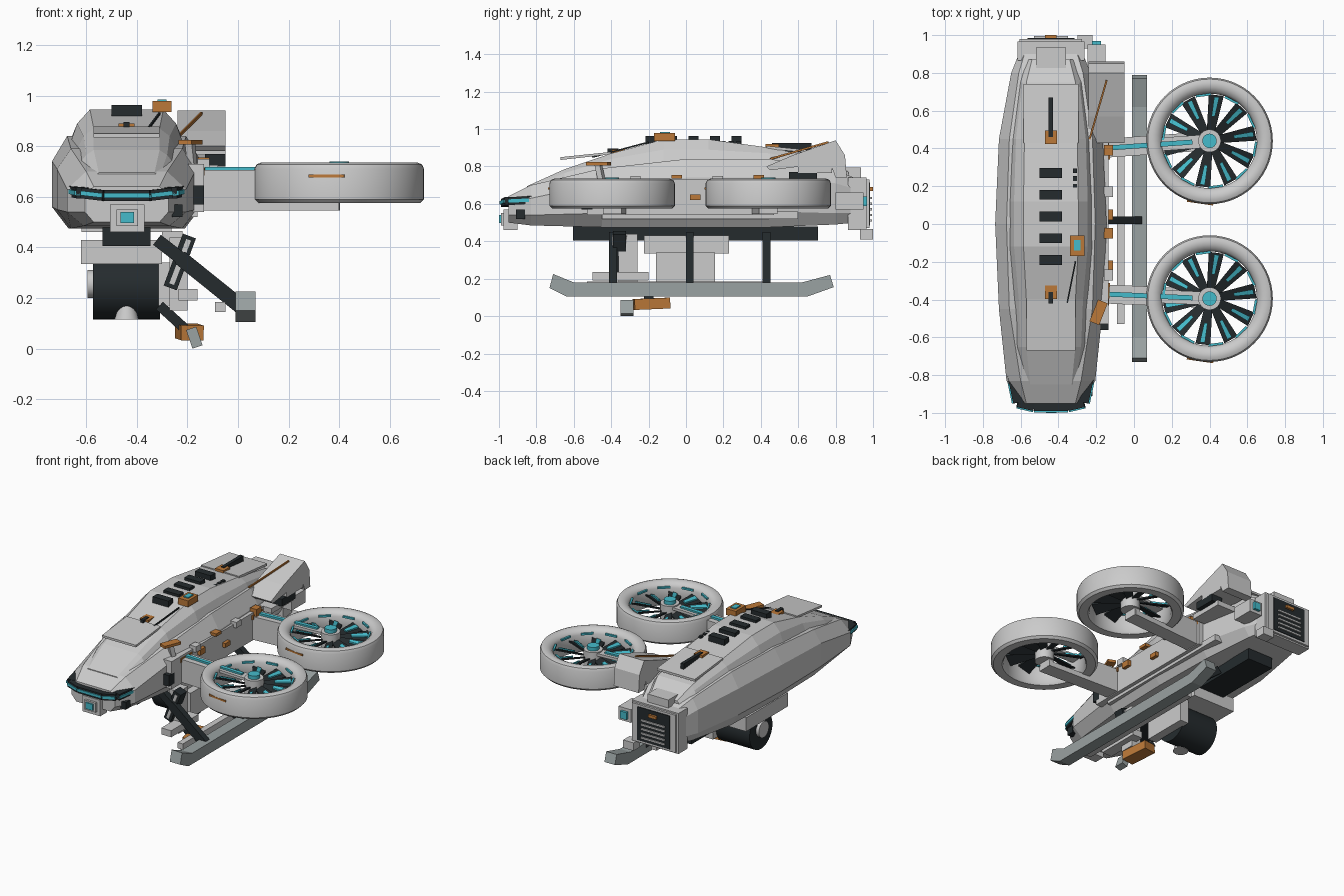
import bpy, bmesh, math
from mathutils import Vector, Matrix

if "Cube" in bpy.data.objects:
    bpy.data.objects.remove(bpy.data.objects["Cube"])

def material(name, c):
    m = bpy.data.materials.new(name)
    m.diffuse_color = (*c, 1)
    m.use_nodes = True
    m.node_tree.nodes["Principled BSDF"].inputs["Base Color"].default_value = m.diffuse_color
    return m

DARK = material("dark", (0.018, 0.024, 0.027))
CYAN = material("cyan", (0.06, 0.5, 0.6))
ORANGE = material("orange", (0.5, 0.19, 0.04))
STEEL = material("steel", (0.32, 0.36, 0.36))
CX = -0.44  # hull centre line

def finish(name, bm, mat=None, smooth=False):
    bmesh.ops.recalc_face_normals(bm, faces=bm.faces)
    me = bpy.data.meshes.new(name)
    bm.to_mesh(me)
    bm.free()
    ob = bpy.data.objects.new(name, me)
    bpy.context.collection.objects.link(ob)
    if mat:
        me.materials.append(mat)
    if smooth:
        bpy.ops.object.select_all(action='DESELECT')
        ob.select_set(True)
        bpy.context.view_layer.objects.active = ob
        bpy.ops.object.shade_smooth_by_angle(angle=math.radians(35))
    return ob

def box(name, x0, x1, y0, y1, z0, z1, mat=None):
    bm = bmesh.new()
    m = Matrix.Translation(((x0 + x1) / 2, (y0 + y1) / 2, (z0 + z1) / 2)) @ Matrix.Diagonal((x1 - x0, y1 - y0, z1 - z0, 1))
    bmesh.ops.create_cube(bm, size=1, matrix=m)
    return finish(name, bm, mat)

def beam(name, a, b, w, h, mat=None):
    a, b = Vector(a), Vector(b)
    rot = (b - a).to_track_quat('Y', 'Z').to_matrix().to_4x4()
    bm = bmesh.new()
    bmesh.ops.create_cube(bm, size=1, matrix=Matrix.Translation((a + b) / 2) @ rot @ Matrix.Diagonal((w, (b - a).length, h, 1)))
    return finish(name, bm, mat)

def cylinder(name, centre, r, depth, axis='Z', mat=None, r2=None, seg=32):
    rot = {'Z': Matrix(), 'X': Matrix.Rotation(math.pi / 2, 4, 'Y'), 'Y': Matrix.Rotation(math.pi / 2, 4, 'X')}[axis]
    bm = bmesh.new()
    bmesh.ops.create_cone(bm, cap_ends=True, segments=seg, radius1=r, radius2=r if r2 is None else r2,
                          depth=depth, matrix=Matrix.Translation(centre) @ rot)
    return finish(name, bm, mat, True)

def loft(name, sections):
    # each section: y, then half-width / height pairs from bottom to top
    bm = bmesh.new()
    rings = []
    for y, *pts in sections:
        full = [(CX + w, z) for w, z in pts] + [(CX - w, z) for w, z in reversed(pts)]
        rings.append([bm.verts.new((x, y, z)) for x, z in full])
    n = len(rings[0])
    for a, b in zip(rings, rings[1:]):
        for i in range(n):
            j = (i + 1) % n
            bm.faces.new((a[i], a[j], b[j], b[i]))
    bm.faces.new(rings[0])
    bm.faces.new(rings[-1])
    return finish(name, bm)

def side_profile(name, x0, x1, pts, mat=None):
    bm = bmesh.new()
    f = bm.faces.new([bm.verts.new((x0, y, z)) for y, z in pts])
    r = bmesh.ops.extrude_face_region(bm, geom=[f])
    bmesh.ops.translate(bm, vec=(x1 - x0, 0, 0), verts=[v for v in r['geom'] if isinstance(v, bmesh.types.BMVert)])
    return finish(name, bm, mat)

# Faceted hull and raised spine
loft("hull", [
    (-.95, (.13, .50), (.165, .54), (.165, .60), (.13, .64)),
    (-.83, (.17, .485), (.235, .54), (.235, .63), (.16, .70)),
    (-.45, (.22, .475), (.275, .55), (.275, .71), (.22, .79)),
    (0, (.23, .475), (.295, .56), (.295, .74), (.235, .84)),
    (.45, (.22, .475), (.275, .56), (.275, .74), (.22, .84)),
    (.80, (.17, .49), (.21, .55), (.21, .71), (.17, .78)),
    (.90, (.14, .50), (.17, .55), (.17, .68), (.14, .74))])
loft("upper_cabin", [
    (-.85, (.15, .66), (.13, .68), (.11, .695)),
    (-.65, (.18, .74), (.16, .765), (.13, .785)),
    (-.40, (.20, .78), (.17, .84), (.13, .87)),
    (-.12, (.22, .82), (.195, .89), (.145, .945)),
    (.12, (.22, .83), (.195, .89), (.145, .945)),
    (.45, (.21, .82), (.185, .87), (.14, .90)),
    (.75, (.17, .77), (.15, .81), (.13, .84)),
    (.87, (.14, .74), (.12, .75), (.10, .77))])
side_profile("front_roof_plate", CX - .13, CX + .13, [(-.67, .835), (-.40, .865), (-.40, .878), (-.67, .85)])
side_profile("rear_roof_plate", CX - .145, CX + .145, [(.43, .895), (.74, .865), (.74, .88), (.43, .91)])
box("side_panel", -.26, -.135, -.53, .47, .54, .73)
box("panel_skirt", -.24, -.16, -.45, .60, .52, .56)

# Nose visor and camera
nose = [(-.205, -.80, .622), (-.175, -.945, .615), (-.09, -.965, .605), (.09, -.965, .605), (.175, -.945, .615), (.205, -.80, .622)]
for (x0, y0, z0), (x1, y1, z1) in zip(nose, nose[1:]):
    a, b = (CX + x0, y0, z0), (CX + x1, y1, z1)
    beam("visor_band", a, b, .05, .042, DARK)
    beam("visor_light", a, b, .064, .018, CYAN)
box("nose_camera", -.505, -.37, -.975, -.9, .46, .57)
box("nose_camera_rim", -.48, -.395, -.99, -.97, .485, .55)
box("nose_camera_lens", -.465, -.41, -1, -.985, .497, .54, CYAN)
box("nose_side_sensor", -.26, -.22, -.91, -.86, .52, .57, DARK)

# Roof vents, markers, sensor and aerials
for i in range(5):
    y = -.19 + i * .115
    box("roof_vent", CX - .06, CX + .06, y - .026, y + .026, .90, .962, DARK)
for i in range(6):
    box("roof_slot", -.322, -.302, .06 + i * .042, .085 + i * .042, .88, .935, DARK)
for y, z, s in ((.46, .915, 1), (-.36, .885, -1)):
    box("roof_marker", CX - .032, CX + .032, y - .036, y + .036, z - .03, z + .005, ORANGE)
    ys = sorted((y, y + s * (.21 if s > 0 else .06)))
    box("roof_marker_strip", CX - .012, CX + .012, ys[0], ys[1], z - .04, z + .01, DARK)
box("roof_sensor", -.338, -.262, -.17, -.06, .935, .978, ORANGE)
box("roof_sensor_lens", -.318, -.282, -.14, -.085, .975, .985, CYAN)
beam("aerial", (-.31, -.20, .93), (-.37, -.50, .85), .008, .008, DARK)
beam("fin_aerial", (-.145, .76, .93), (-.235, .45, .84), .01, .01, ORANGE)
beam("shoulder_marker", (-.165, -.41, .815), (-.21, -.525, .815), .055, .018, ORANGE)
beam("shoulder_marker_stem", (-.18, -.45, .72), (-.19, -.47, .815), .03, .03)

# Side panel fittings
for y, z0, z1, m in ((-.22, .67, .71, ORANGE), (-.05, .735, .755, ORANGE), (.39, .70, .755, ORANGE),
                     (-.27, .71, .75, None), (.17, .71, .75, None), (.05, .62, .65, ORANGE)):
    box("side_fitting", -.16, -.112, y - .028, y + .028, z0, z1, m)
box("front_side_box", -.18, -.135, -.56, -.50, .57, .645, DARK)
box("front_side_light", -.25, -.225, -.7, -.66, .53, .57, ORANGE)

# Rear fin and its support
side_profile("rear_fin", -.24, -.05, [(.43, .80), (.57, .86), (.80, .94), (.85, .86), (.86, .74), (.80, .74), (.77, .82), (.45, .78)])
box("fin_support", -.24, -.05, .60, .78, .765, .83)
box("fin_base", -.13, -.05, .55, .70, .72, .77, DARK)
box("fin_mount", -.26, -.08, .48, .72, .69, .725)

# Rear engine block
box("engine_block", CX - .178, CX + .178, .865, .965, .46, .74)
box("engine_top_box", -.52, -.36, .81, .935, .70, .795)
for s in (-1, 1):
    box("engine_side_frame", CX + s * .145 - .02, CX + s * .145 + .02, .96, .98, .47, .73)
    box("engine_bar_frame", CX - .14, CX + .14, .96, .98, .60 + s * .115 - .015, .60 + s * .115 + .015)
box("engine_grille", CX - .125, CX + .125, .96, .985, .485, .715, DARK)
for i in range(5):
    box("grille_slat", CX - .09, CX + .09, .98, .994, .505 + i * .03, .517 + i * .03)
box("grille_marker", CX - .03, CX + .03, .98, 1, .67, .69, ORANGE)
box("rear_side_box", -.245, -.15, .80, .95, .57, .66)
box("rear_side_lens", -.222, -.175, .94, .968, .59, .64, CYAN)
box("rear_foot", -.30, -.22, .93, 1, .41, .465)

# Belly gear
box("belly_rail", CX - .095, CX + .095, -.605, .705, .405, .48, DARK)
box("belly_mount", -.62, -.30, -.225, .23, .335, .43)
box("belly_side_plate", -.315, -.25, -.16, .155, .17, .34)
cylinder("belly_drum", (CX, 0, .24), .125, .265, 'X', DARK)
cylinder("belly_drum_hub", (-.58, 0, .255), .055, .03, 'X')
cylinder("belly_dome", (CX, -.07, .145), .048, .06, 'Z', None, .03)
box("belly_arm_box", -.235, -.16, -.50, -.20, .19, .235)
box("belly_hanger", -.27, -.20, -.36, -.26, .15, .44)
beam("pod", (-.192, -.355, .445), (-.268, -.355, .24), .07, .055, DARK)
beam("pod_core", (-.195, -.355, .43), (-.262, -.355, .255), .08, .02)
beam("gun_strut", (-.31, -.20, .17), (-.20, -.20, .07), .05, .04, DARK)
beam("gun_body", (-.18, -.28, .062), (-.205, -.09, .07), .09, .058, ORANGE)
beam("gun_tip", (-.185, -.315, .08), (-.16, -.315, .007), .07, .042, STEEL)

# Landing skid, side rail and struts
side_profile("landing_skid", -.01, .07, [
    (-.73, .15), (-.64, .105), (.65, .105), (.79, .155), (.77, .22), (.62, .18), (-.60, .18), (-.71, .225)], STEEL)
box("skid_rail", -.09, -.05, -.53, .45, .145, .185)
for y in (-.39, .02, .43):
    beam("skid_strut", (-.23, y, .36), (.05, y, .135), .042, .06, DARK)
    beam("strut_root", (-.32, y, .43), (-.21, y, .345), .042, .05, DARK)

# Ducted fans: rounded ring, rotor, hub, arm
RING = [(.255, .59), (.265, .575), (.32, .575), (.335, .59), (.335, .71), (.327, .728), (.31, .735), (.285, .733), (.262, .72), (.25, .70)]

def fan(cy, root_y):
    c = Vector((.40, cy, 0))
    bm = bmesh.new()
    vs = [bm.verts.new((c.x + r, c.y, z)) for r, z in RING]
    es = [bm.edges.new((vs[i], vs[(i + 1) % len(vs)])) for i in range(len(vs))]
    bmesh.ops.spin(bm, geom=vs + es, cent=c, axis=(0, 0, 1), angle=2 * math.pi, steps=56)
    bmesh.ops.remove_doubles(bm, verts=bm.verts, dist=1e-4)
    finish("fan_duct", bm, None, True)
    for i in range(10):
        a = 2 * math.pi * (i + .3) / 10
        place = Matrix.Translation(c) @ Matrix.Rotation(a, 4, 'Z')
        # tapered pitched blade and its light strip
        for name, pts, dz, m in (("fan_blade", [(.04, -.02), (.245, -.045), (.245, .035), (.04, .02)], .655, DARK),
                                 ("blade_strip", [(.13, -.012), (.235, -.022), (.235, .005), (.13, .006)], .668, CYAN)):
            bm = bmesh.new()
            f = bm.faces.new([bm.verts.new(place @ Vector((x, y, dz + y * .4))) for x, y in pts])
            r = bmesh.ops.extrude_face_region(bm, geom=[f])
            bmesh.ops.translate(bm, vec=(0, 0, .01), verts=[v for v in r['geom'] if isinstance(v, bmesh.types.BMVert)])
            finish(name, bm, m)
        p, q = (place @ Matrix.Rotation(t, 4, 'Z') @ Vector((.247, 0, .705)) for t in (.1, .42))
        beam("duct_light", p, q, .012, .012, CYAN)
    cylinder("fan_hub", c + Vector((0, 0, .655)), .06, .12)
    cylinder("fan_hub_cap", c + Vector((0, 0, .725)), .038, .03, 'Z', CYAN)
    d = (c - Vector((-.17, root_y, 0))).normalized()
    root = Vector((-.17, root_y, 0))
    at = lambda t, z: root + d * t + Vector((0, 0, z))
    beam("arm_root", at(0, .63), at(.25, .63), .10, .15)
    beam("arm_lower", at(0, .563), at(.57, .563), .10, .035)
    beam("arm_bridge", at(.24, .698), at(.57, .698), .07, .018)
    beam("arm_light", at(.04, .71), at(.48, .71), .026, .016, CYAN)
    beam("arm_collar", at(-.02, .70), at(.04, .70), .12, .03, ORANGE)
    box("hub_pylon", .36, .40, cy - .045, cy + .045, .545, .62)
    beam("duct_marker", (.28, cy - .315, .682), (.42, cy - .335, .682), .014, .012, ORANGE)

fan(.44, .40)
fan(-.395, -.37)
